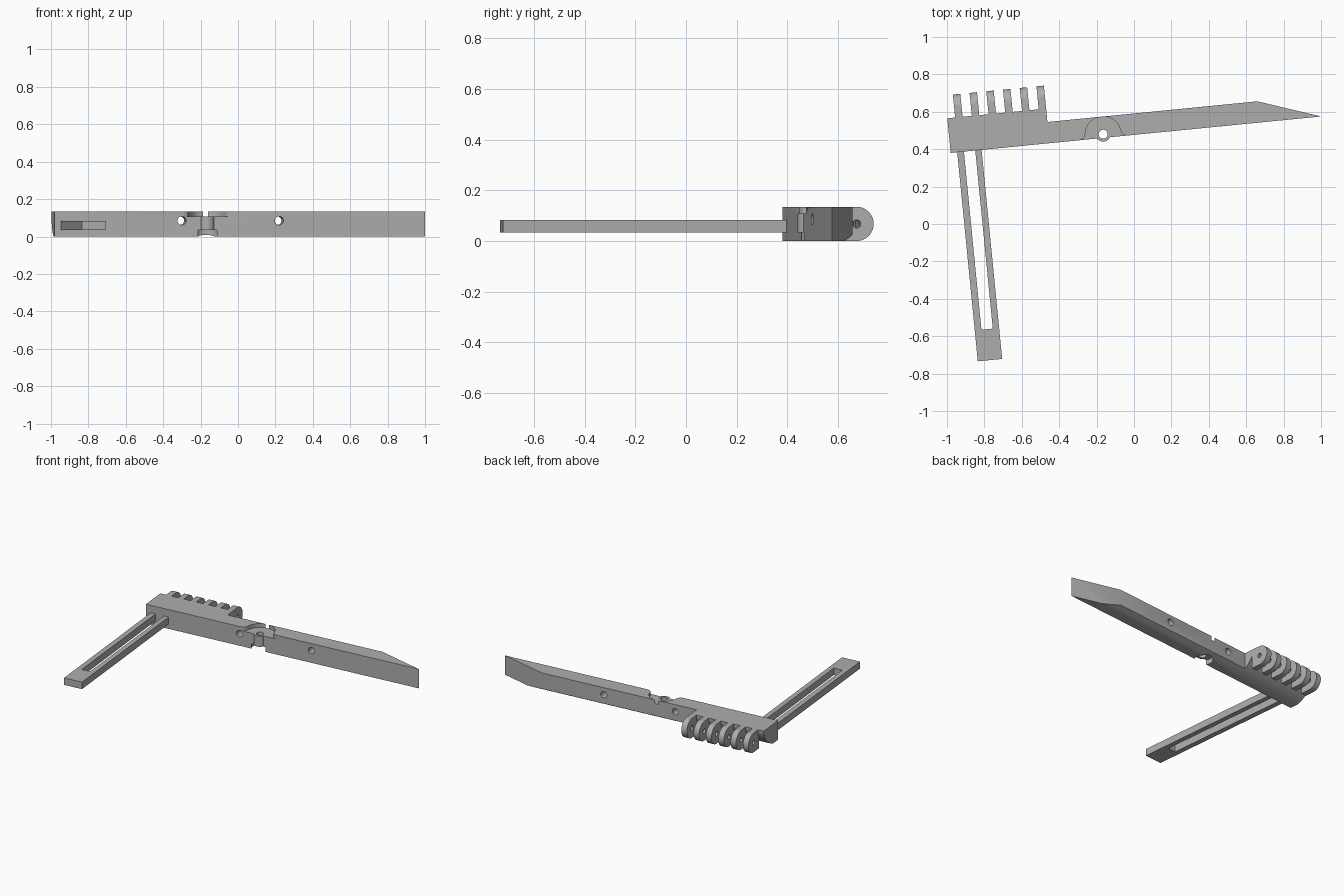
import bpy, bmesh, math
from mathutils import Vector

if "Cube" in bpy.data.objects:
    bpy.data.objects.remove(bpy.data.objects["Cube"], do_unlink=True)

grey = bpy.data.materials.new("plain_grey")
grey.use_nodes = True
grey.diffuse_color = (0.42, 0.42, 0.42, 1)
grey.node_tree.nodes["Principled BSDF"].inputs["Base Color"].default_value = grey.diffuse_color

H = 0.135      # bar height
DEPTH = 0.114  # bar depth
WIDE = 0.186   # depth of the hinge block

# Extrude an outline along one axis of the bar's own frame
MAP = {"x": lambda a, b, t: (t, a, b),
       "y": lambda a, b, t: (a, t, b),
       "z": lambda a, b, t: (a, b, t)}

def prism(name, outline, axis, lo, hi):
    bm = bmesh.new()
    place = MAP[axis]
    ends = [[bm.verts.new(place(a, b, t)) for a, b in outline] for t in (lo, hi)]
    bm.faces.new(ends[0])
    bm.faces.new(ends[1])
    n = len(outline)
    for i in range(n):
        j = (i + 1) % n
        bm.faces.new((ends[0][i], ends[0][j], ends[1][j], ends[1][i]))
    bmesh.ops.recalc_face_normals(bm, faces=bm.faces)
    mesh = bpy.data.meshes.new(name)
    bm.to_mesh(mesh)
    bm.free()
    mesh.materials.append(grey)
    ob = bpy.data.objects.new(name, mesh)
    bpy.context.collection.objects.link(ob)
    return ob

def arc(cx, cy, r, start=0, end=360, n=40):
    steps = n if end - start == 360 else n - 1
    angles = [math.radians(start + (end - start) * i / steps) for i in range(n)]
    return [(cx + r * math.cos(a), cy + r * math.sin(a)) for a in angles]

def combine(target, other, op="DIFFERENCE"):
    mod = target.modifiers.new("join", "BOOLEAN")
    mod.operation = op
    mod.solver = "EXACT"
    mod.object = other
    bpy.context.view_layer.objects.active = target
    bpy.ops.object.modifier_apply(modifier=mod.name)
    bpy.data.objects.remove(other, do_unlink=True)

# Long bar with the deeper hinge block and pointed end
bar = prism("bar", [(0, 0), (1.99, 0), (1.659, DEPTH), (0.531, DEPTH),
                    (0.531, WIDE), (0, WIDE)], "z", 0, H)

# Rounded lower rear edge
p0, p1, p2 = Vector((0.07, 0)), Vector((0.165, 0.04)), Vector((0.188, 0.12))
curve = [tuple(p0 * (1 - t) ** 2 + p1 * 2 * t * (1 - t) + p2 * t * t)
         for t in [i / 12 for i in range(13)]]
combine(bar, prism("rear_cut", [(0.07, -0.05)] + curve + [(0.3, 0.12), (0.3, -0.05)],
                   "x", -0.1, 2.1))

# Pivot: shallow flared recess on top, round recess below, boss and bore
px, py = 0.821, 0.02
flare = [(0.13, -0.05), (0.13, 0), (0.112, 0.005), (0.099, 0.018)]
bell = ([(px + a, b) for a, b in flare] + arc(px, py, 0.095, 14, 166, 32)
        + [(px - a, b) for a, b in reversed(flare)])
combine(bar, prism("top_recess_cut", bell, "z", 0.108, 0.2))
combine(bar, prism("lower_recess_cut", arc(px, 0.03, 0.06), "z", -0.05, 0.034))
combine(bar, prism("boss", arc(px, py, 0.04), "z", 0.034, 0.108), "UNION")
combine(bar, prism("bore_cut", arc(px, py, 0.024), "z", -0.1, 0.3))

# Cross holes
for x in (0.683, 1.206):
    combine(bar, prism("cross_hole_cut", arc(x, 0.085, 0.023), "y", -0.1, 0.3))

parts = [bar]

# Row of six hinge knuckles
r = H / 2
for i in range(6):
    x = 0.042 + i * 0.0898
    knuckle = prism(f"hinge_knuckle_{i + 1}",
                    arc(0.242, r, r, -90, 90, 28) + [(0.175, H), (0.175, 0)],
                    "x", x, x + 0.04)
    combine(knuckle, prism("pin_hole_cut", arc(0.242, r, 0.016, n=20), "x", x - 0.1, x + 0.1))
    parts.append(knuckle)

# Slotted arm
a, b, end = 0.035, 0.166, -1.123
parts.append(prism("slotted_arm", [(a, end), (b, end), (b, 0.03), (b - 0.034, 0.03),
                                   (b - 0.034, -0.957), (a + 0.036, -0.957),
                                   (a + 0.036, 0.03), (a, 0.03)], "z", 0.034, 0.083))

# Smooth the curves and set the whole tool at its slant
for ob in parts:
    bpy.ops.object.select_all(action="DESELECT")
    ob.select_set(True)
    bpy.context.view_layer.objects.active = ob
    bpy.ops.object.shade_smooth_by_angle(angle=math.radians(30))
    ob.location = (-0.98, 0.38, 0)
    ob.rotation_euler.z = math.radians(5.62)
